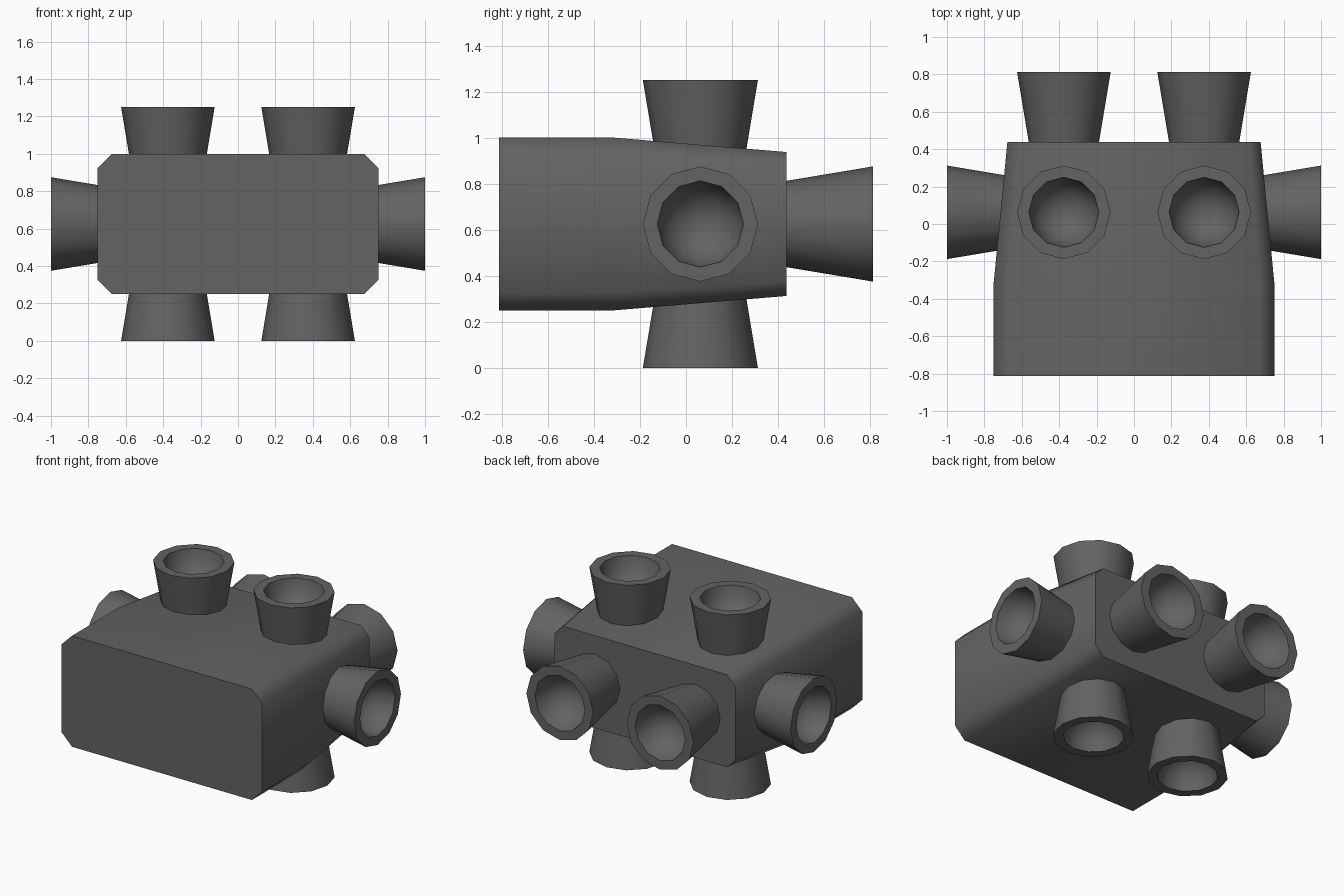
import bpy, bmesh, math
from mathutils import Vector, Matrix

if "Cube" in bpy.data.objects:
    bpy.data.objects.remove(bpy.data.objects["Cube"])

grey = bpy.data.materials.new("dark_grey")
grey.diffuse_color = (0.125, 0.125, 0.125, 1)
grey.use_nodes = True
grey.node_tree.nodes["Principled BSDF"].inputs["Base Color"].default_value = grey.diffuse_color


def finish(bm, name, angle):
    bmesh.ops.recalc_face_normals(bm, faces=bm.faces)
    me = bpy.data.meshes.new(name)
    bm.to_mesh(me)
    bm.free()
    me.materials.append(grey)
    ob = bpy.data.objects.new(name, me)
    bpy.context.collection.objects.link(ob)
    bpy.ops.object.select_all(action='DESELECT')
    ob.select_set(True)
    bpy.context.view_layer.objects.active = ob
    bpy.ops.object.shade_smooth_by_angle(angle=math.radians(angle))
    return ob


def bridge(bm, a, b):
    n = len(a)
    for i in range(n):
        j = (i + 1) % n
        bm.faces.new((a[i], a[j], b[j], b[i]))


# Body: chamfered box that tapers towards the back
def body():
    bm = bmesh.new()
    rings = []
    for y, w, h in ((-0.8125, 0.75, 0.375), (-0.3125, 0.75, 0.375), (0.4375, 0.677, 0.3125)):
        c = 0.077 * h / 0.375
        pts = [(w, h - c), (w - c, h), (c - w, h), (-w, h - c),
               (-w, c - h), (c - w, -h), (w - c, -h), (w, c - h)]
        rings.append([bm.verts.new((x, y, 0.625 + z)) for x, z in pts])
    for a, b in zip(rings, rings[1:]):
        bridge(bm, a, b)
    bm.faces.new(rings[0])
    bm.faces.new(rings[-1])
    finish(bm, "body", 50)


# Nozzle: flared 12-sided cup with a rounded hollow, mouth at the given point
def nozzle(name, mouth, direction):
    profile = [(0.1875, -0.375), (0.25, 0)]
    profile += [(0.1875 * math.cos(t), -0.19 * math.sin(t))
                for t in (math.radians(d) for d in (0, 22.5, 45, 67.5))]
    bm = bmesh.new()
    rings = [[bm.verts.new((r * math.cos(i * math.pi / 6), r * math.sin(i * math.pi / 6), z))
              for i in range(12)] for r, z in profile]
    for a, b in zip(rings, rings[1:]):
        bridge(bm, a, b)
    bm.faces.new(rings[0])
    tip = bm.verts.new((0, 0, -0.19))
    for i in range(12):
        bm.faces.new((rings[-1][i], rings[-1][(i + 1) % 12], tip))
    bmesh.ops.recalc_face_normals(bm, faces=bm.faces)
    rot = Vector((0, 0, 1)).rotation_difference(Vector(direction)).to_matrix().to_4x4()
    bm.transform(Matrix.Translation(mouth) @ rot)
    finish(bm, name, 40)


body()
for s, side in ((-1, "left"), (1, "right")):
    nozzle(f"top_nozzle_{side}", (s * 0.375, 0.0625, 1.25), (0, 0, 1))
    nozzle(f"bottom_nozzle_{side}", (s * 0.375, 0.0625, 0), (0, 0, -1))
    nozzle(f"back_nozzle_{side}", (s * 0.375, 0.8125, 0.625), (0, 1, 0))
    nozzle(f"side_nozzle_{side}", (s, 0.0625, 0.625), (s, 0, 0))
